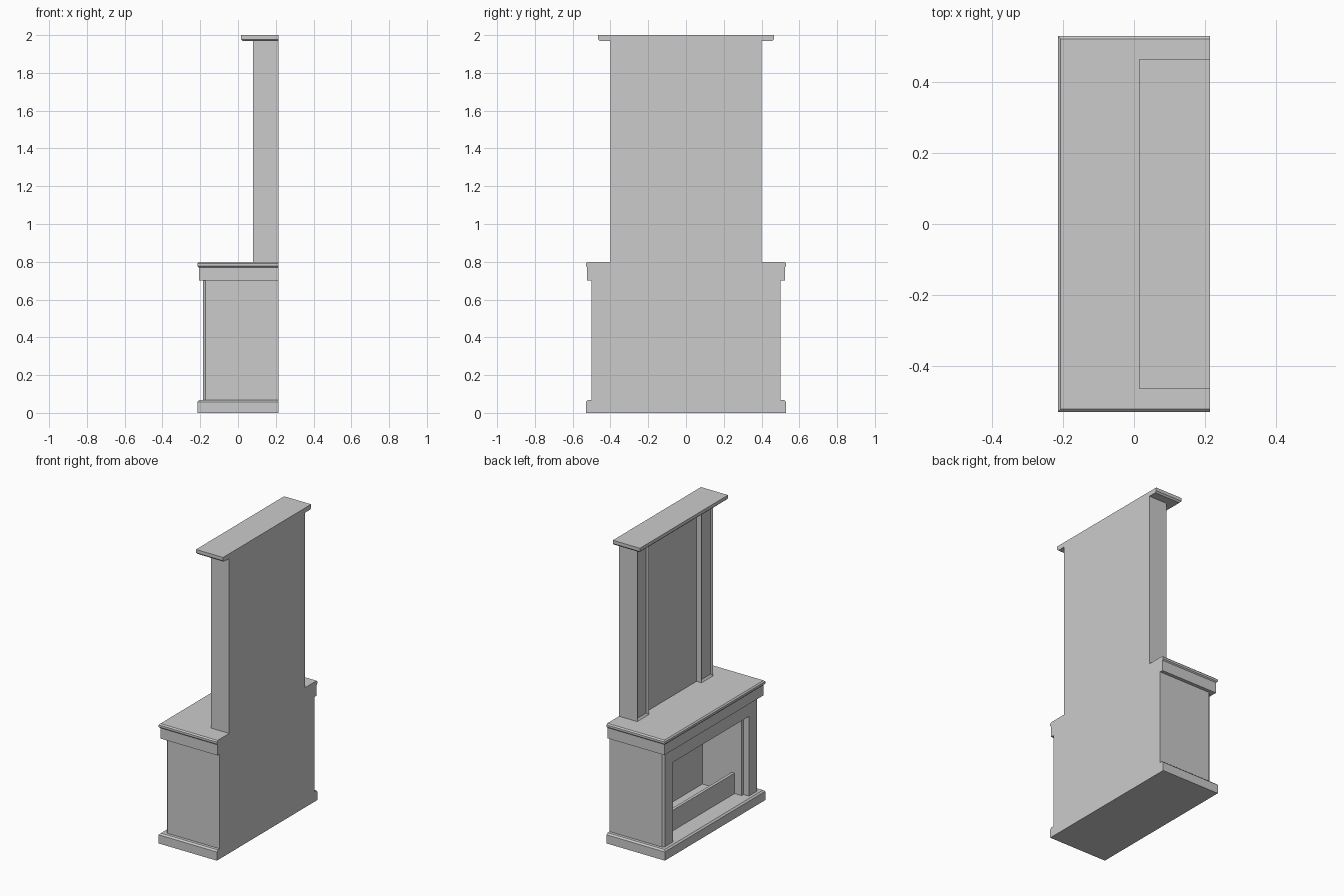
import bpy
import bmesh

if "Cube" in bpy.data.objects:
    bpy.data.objects.remove(bpy.data.objects["Cube"])

# One plain stone grey for everything
GREY = (0.6, 0.6, 0.6, 1)
stone = bpy.data.materials.new("stone_grey")
stone.use_nodes = True
stone.diffuse_color = GREY
stone.node_tree.nodes["Principled BSDF"].inputs["Base Color"].default_value = GREY

BACK = 0.215  # flat rear plane that every part shares


def box(name, x, y, z, chamfer=None, size=0.01, panel=None):
    """Box from (min, max) ranges; chamfer picks edges by a rule on their
    two vertices, panel = (border, depth) sinks the -x face."""
    bm = bmesh.new()
    bmesh.ops.create_cube(bm, size=1)
    for v in bm.verts:
        v.co = [r[0] if c < 0 else r[1] for c, r in zip(v.co, (x, y, z))]
    if chamfer:
        edges = [e for e in bm.edges if chamfer(e.verts[0].co, e.verts[1].co)]
        bmesh.ops.bevel(bm, geom=edges, offset=size, segments=1,
                        affect='EDGES', profile=0.5)
    if panel:
        bm.normal_update()
        front = [f for f in bm.faces if f.normal.x < -0.9]
        bmesh.ops.inset_region(bm, faces=front, thickness=panel[0])
        bmesh.ops.translate(bm, verts=front[0].verts, vec=(panel[1], 0, 0))
    bmesh.ops.recalc_face_normals(bm, faces=bm.faces)
    mesh = bpy.data.meshes.new(name)
    bm.to_mesh(mesh)
    bm.free()
    mesh.materials.append(stone)
    obj = bpy.data.objects.new(name, mesh)
    bpy.context.collection.objects.link(obj)
    return obj


def level_rule(level):
    """Horizontal edges at one height, leaving the rear edge sharp."""
    def rule(a, b):
        level_edge = abs(a.z - level) < 1e-4 and abs(b.z - level) < 1e-4
        return level_edge and not (a.x > BACK - 0.01 and b.x > BACK - 0.01)
    return rule


# Plinth and hearth
PLINTH = 0.068
box("plinth", (-0.215, BACK), (-0.53, 0.53), (0, PLINTH), level_rule(PLINTH))

# Lower surround: back wall, jambs, front frame and lintels
LOWER = (PLINTH, 0.7)
box("firebox_back", (0.145, BACK), (-0.5, 0.5), LOWER)
box("firebox_ceiling", (-0.145, 0.145), (-0.38, 0.38), (0.58, 0.7))
box("lintel", (-0.185, -0.145), (-0.4, 0.4), (0.6, 0.7))


def outer_front_corner(s):
    return lambda a, b: (a.x < -0.18 and b.x < -0.18
                         and a.y * s > 0.49 and b.y * s > 0.49)


for side, s in (("left", -1), ("right", 1)):
    def span(inner, outer):
        return tuple(sorted((inner * s, outer * s)))

    box(side + "_jamb", (-0.145, 0.145), span(0.38, 0.5), LOWER)
    box(side + "_front_post", (-0.185, -0.145), span(0.4, 0.5), LOWER,
        outer_front_corner(s), 0.013)
    # Upper pilasters with sunken panels
    box(side + "_upper_pilaster", (0.08, 0.117), span(0.278, 0.4),
        (0.8, 1.97), panel=(0.02, 0.01))

# Low guard across the fire opening
box("hearth_guard", (-0.093, -0.073), (-0.38, 0.38), (PLINTH, 0.205))

# Frieze and mantel shelf
box("frieze", (-0.207, BACK), (-0.523, 0.523), (0.7, 0.772))
box("mantel_shelf", (-0.215, BACK), (-0.53, 0.53), (0.77, 0.8),
    lambda a, b: level_rule(0.77)(a, b) or level_rule(0.8)(a, b), 0.008)

# Overmantel and its cornice
box("overmantel_back", (0.117, BACK), (-0.4, 0.4), (0.8, 1.97))
box("cornice", (0.015, BACK), (-0.465, 0.465), (1.968, 2.0), level_rule(1.968))
